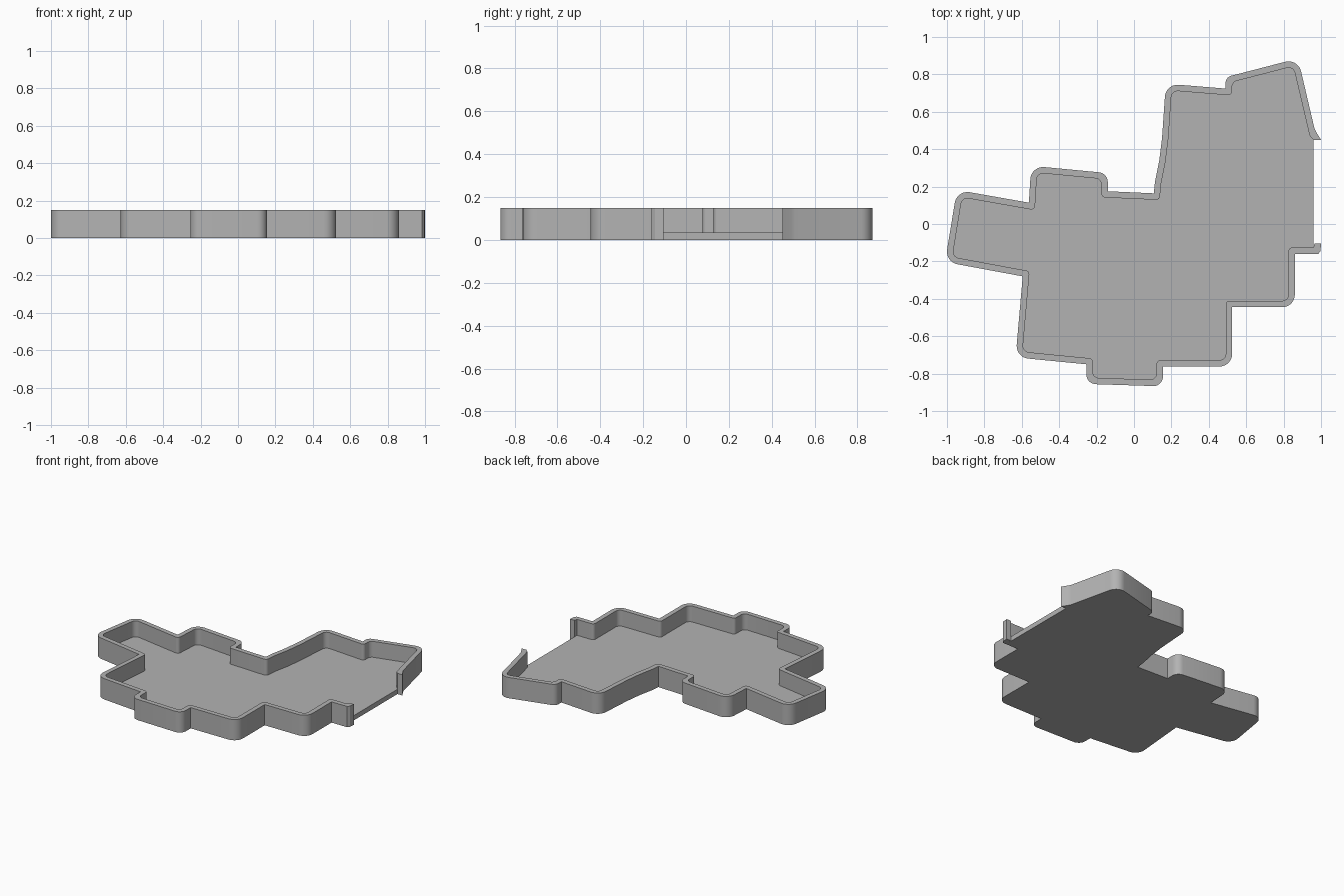
import bpy, bmesh, math
from mathutils import Vector

if "Cube" in bpy.data.objects:
    bpy.data.objects.remove(bpy.data.objects["Cube"])

HEIGHT, FLOOR, WALL, RADIUS = 0.15, 0.035, 0.034, 0.068

# sharp outer corners, counterclockwise from the back end of the open side
CORNERS = [Vector(p) for p in (
    (0.965, 0.51), (0.877, 0.885), (0.49, 0.785), (0.49, 0.724), (0.17, 0.75),
    (0.15, 0.46), (0.135, 0.34), (0.112, 0.225), (0.106, 0.164), (-0.14, 0.175),
    (-0.14, 0.272), (-0.55, 0.311), (-0.562, 0.114), (-0.947, 0.182),
    (-1.01, -0.203), (-0.595, -0.28), (-0.633, -0.713), (-0.255, -0.75),
    (-0.255, -0.855), (0.155, -0.868), (0.155, -0.762), (0.525, -0.762),
    (0.525, -0.445), (0.86, -0.445), (0.86, -0.16), (0.985, -0.16))]


def cross(a, b):
    return a.x * b.y - a.y * b.x


def directions(pts, i):
    before = (pts[i] - pts[i - 1]).normalized() if i else None
    after = (pts[i + 1] - pts[i]).normalized() if i < len(pts) - 1 else None
    return before or after, after or before


def inset(pts, t):
    """Shift an open path to its left by t, keeping corners mitred."""
    out = []
    for i, p in enumerate(pts):
        a, b = directions(pts, i)
        n1, n2 = Vector((-a.y, a.x)), Vector((-b.y, b.x))
        out.append(p + (n1 + n2) * (t / (1 + n1.dot(n2))))
    return out


def fillet(pts, convex, reentrant, steps=7):
    """Round the corners of an open path with separate radii."""
    out = [pts[0]]
    for i in range(1, len(pts) - 1):
        p = pts[i]
        a, b = directions(pts, i)
        turn = math.atan2(cross(a, b), a.dot(b))
        r = convex if turn > 0 else reentrant
        if abs(turn) < 0.3 or r == 0:
            out.append(p)
            continue
        half = math.tan(abs(turn) / 2)
        room = 0.49 * min((p - pts[i - 1]).length, (pts[i + 1] - p).length)
        cut = min(r * half, room)
        r = cut / half
        side = math.copysign(1, turn)
        start = p - a * cut
        centre = start + Vector((-a.y, a.x)) * r * side
        for k in range(steps + 1):
            ang = turn * k / steps
            s, c = math.sin(ang), math.cos(ang)
            v = start - centre
            out.append(centre + Vector((v.x * c - v.y * s, v.x * s + v.y * c)))
    out.append(pts[-1])
    return out


# outer face of the wall, with the flared lips at both ends of the opening
back_end, front_end = Vector((0.96, 0.45)), Vector((0.96, -0.126))
outer = ([back_end, Vector((1.0, 0.45)), Vector((0.975, 0.49))]
         + fillet(CORNERS, RADIUS, 0)
         + [Vector((0.997, -0.145)), Vector((1.0, -0.105)),
            Vector((0.965, -0.105)), front_end])
# inner face of the wall, sharing its two ends with the outer face
inner = inset(CORNERS, WALL)
inner[-1] = front_end
inner = [back_end, Vector((0.941, 0.468))] + fillet(inner, RADIUS - WALL, 0.02)

bm = bmesh.new()


def row(pts, z):
    return [bm.verts.new((p.x, p.y, z)) for p in pts]


def strip(low, high):
    for i in range(len(low) - 1):
        bm.faces.new((low[i], low[i + 1], high[i + 1], high[i]))


out_low, out_high = row(outer, 0), row(outer, HEIGHT)
in_low = row(inner, FLOOR)
in_high = [out_high[0]] + row(inner[1:-1], HEIGHT) + [out_high[-1]]
strip(out_low, out_high)                                  # outside wall
strip(in_low[::-1], in_high[::-1])                        # inside wall
bm.faces.new(out_low[::-1])                               # underside
bm.faces.new(in_low)                                      # floor
bm.faces.new(out_high + in_high[-2:0:-1])                 # rim
bm.faces.new((out_low[-1], out_low[0], in_low[0], in_low[-1]))  # sill

mesh = bpy.data.meshes.new("tray")
bm.to_mesh(mesh)
bm.free()
tray = bpy.data.objects.new("floor_tray", mesh)
bpy.context.collection.objects.link(tray)

grey = bpy.data.materials.new("grey")
grey.diffuse_color = (0.45, 0.45, 0.45, 1)
grey.use_nodes = True
grey.node_tree.nodes["Principled BSDF"].inputs["Base Color"].default_value = grey.diffuse_color
mesh.materials.append(grey)

bpy.context.view_layer.objects.active = tray
tray.select_set(True)
bpy.ops.object.shade_smooth_by_angle(angle=math.radians(30))
